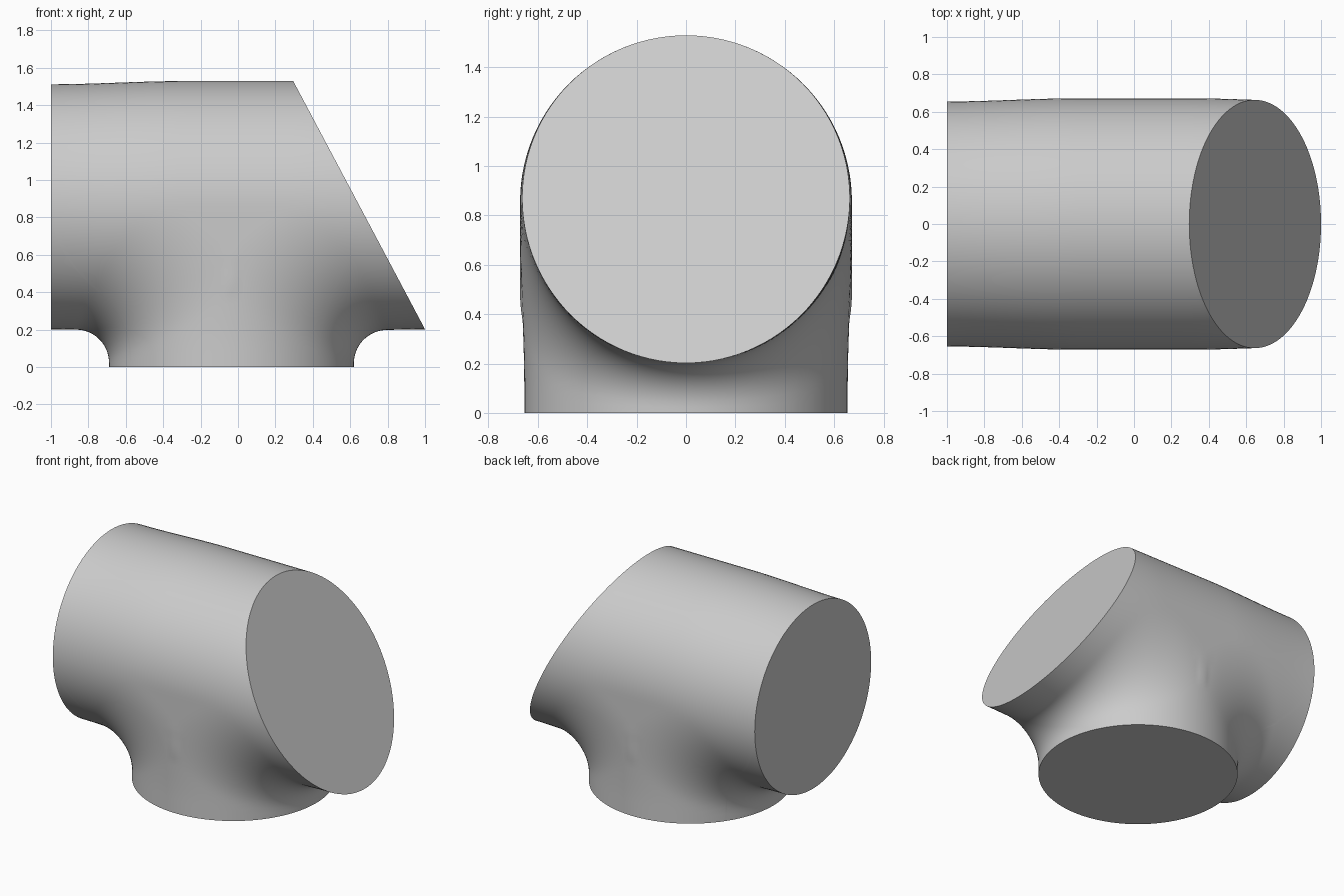
import bpy, bmesh
from math import sin, cos, pi, sqrt, hypot, atan2, radians
from mathutils import Vector

cube = bpy.data.objects.get("Cube")
if cube:
    bpy.data.objects.remove(cube)

AXIS_Z, BRANCH_X, RADIUS, BULGE = 0.857, -0.035, 0.655, 0.017
ARC, SIDE, ROWS = 56, 48, 28
CENTRE = Vector((BRANCH_X, 0, AXIS_Z))


def smoothstep(a, b, v):
    t = min(max((v - a) / (b - a), 0), 1)
    return t * t * (3 - 2 * t)


def run_radius(x):
    return RADIUS + BULGE * (1 - smoothstep(0.3, 1, abs(x)))


def branch_radius(z):
    return RADIUS + BULGE * smoothstep(0.1, 0.75, z)


def run_point(x, angle):
    r = run_radius(x)
    return Vector((x, r * cos(angle), AXIS_Z + r * sin(angle)))


def slanted_end(angle):
    """x where the run meets the slanted cut."""
    x = 0.65
    for _ in range(30):
        x = 1 - (run_point(x, angle).z - 0.202) * 0.531
    return x


def inside(p):
    """Run and branch joined by a fillet that widens towards the sides."""
    rr, br, y = run_radius(p.x), branch_radius(p.z), abs(p.y)
    if y >= max(rr, br):
        return False
    a = AXIS_Z - p.z - sqrt(max(rr * rr - y * y, 0))
    b = abs(p.x - BRANCH_X) - sqrt(max(br * br - y * y, 0))
    if (a < 0 and y < rr) or (b < 0 and y < br):
        return True
    f = 0.17 + 0.22 * (y / RADIUS) ** 2
    return a < f and b < f and hypot(f - a, f - b) > f


def project(target):
    """Push a point along its ray from the centre onto the joined surface."""
    d = target - CENTRE
    lo, hi = 0.3, 2.5
    for _ in range(32):
        mid = (lo + hi) / 2
        if inside(CENTRE + d * mid):
            lo = mid
        else:
            hi = mid
    return CENTRE + d * lo


def side_line(angle):
    end = slanted_end(angle)
    return [run_point(-1 + (end + 1) * i / SIDE, angle) for i in range(SIDE + 1)]


bm = bmesh.new()


def skin(rows, closed=False):
    grid = [[bm.verts.new(p) for p in row] for row in rows]
    for r0, r1 in zip(grid, grid[1:]):
        n = len(r0)
        for i in range(n if closed else n - 1):
            k = (i + 1) % n
            bm.faces.new((r0[i], r0[k], r1[k], r1[i]))
    return grid


# Upper half of the run
angles = [pi * j / ARC for j in range(ARC + 1)]
skin([side_line(a) for a in angles])

# Lower half: blend from the branch rim out to the rim of the run
left = [run_point(-1, -a) for a in angles]
right = [run_point(slanted_end(-a), -a) for a in reversed(angles)]
outer = left[:-1] + side_line(pi)[:-1] + right[:-1] + side_line(0)[:0:-1]
inner = []
for p in outer:
    az = atan2(p.y, p.x - BRANCH_X)
    inner.append(Vector((BRANCH_X + RADIUS * cos(az), RADIUS * sin(az), 0)))
rows = [inner]
for k in range(1, ROWS):
    rows.append([project(a.lerp(b, k / ROWS)) for a, b in zip(inner, outer)])
rows.append(outer)
grid = skin(rows, closed=True)

# Flat caps on the three openings
bm.faces.new(grid[0])
full = [2 * pi * j / (2 * ARC) for j in range(2 * ARC)]
bm.faces.new([bm.verts.new(run_point(-1, a)) for a in full])
bm.faces.new([bm.verts.new(run_point(slanted_end(a), a)) for a in full])

bmesh.ops.remove_doubles(bm, verts=bm.verts, dist=0.0001)
bmesh.ops.recalc_face_normals(bm, faces=bm.faces)

mesh = bpy.data.meshes.new("pipe_tee")
bm.to_mesh(mesh)
bm.free()
tee = bpy.data.objects.new("pipe_tee", mesh)
bpy.context.collection.objects.link(tee)

# Plain grey material
grey = bpy.data.materials.new("light_grey")
grey.use_nodes = True
colour = (0.6, 0.6, 0.6, 1)
grey.diffuse_color = colour
for node in grey.node_tree.nodes:
    if node.type == "BSDF_PRINCIPLED":
        node.inputs["Base Color"].default_value = colour
mesh.materials.append(grey)

bpy.ops.object.select_all(action="DESELECT")
tee.select_set(True)
bpy.context.view_layer.objects.active = tee
bpy.ops.object.shade_smooth_by_angle(angle=radians(35))
